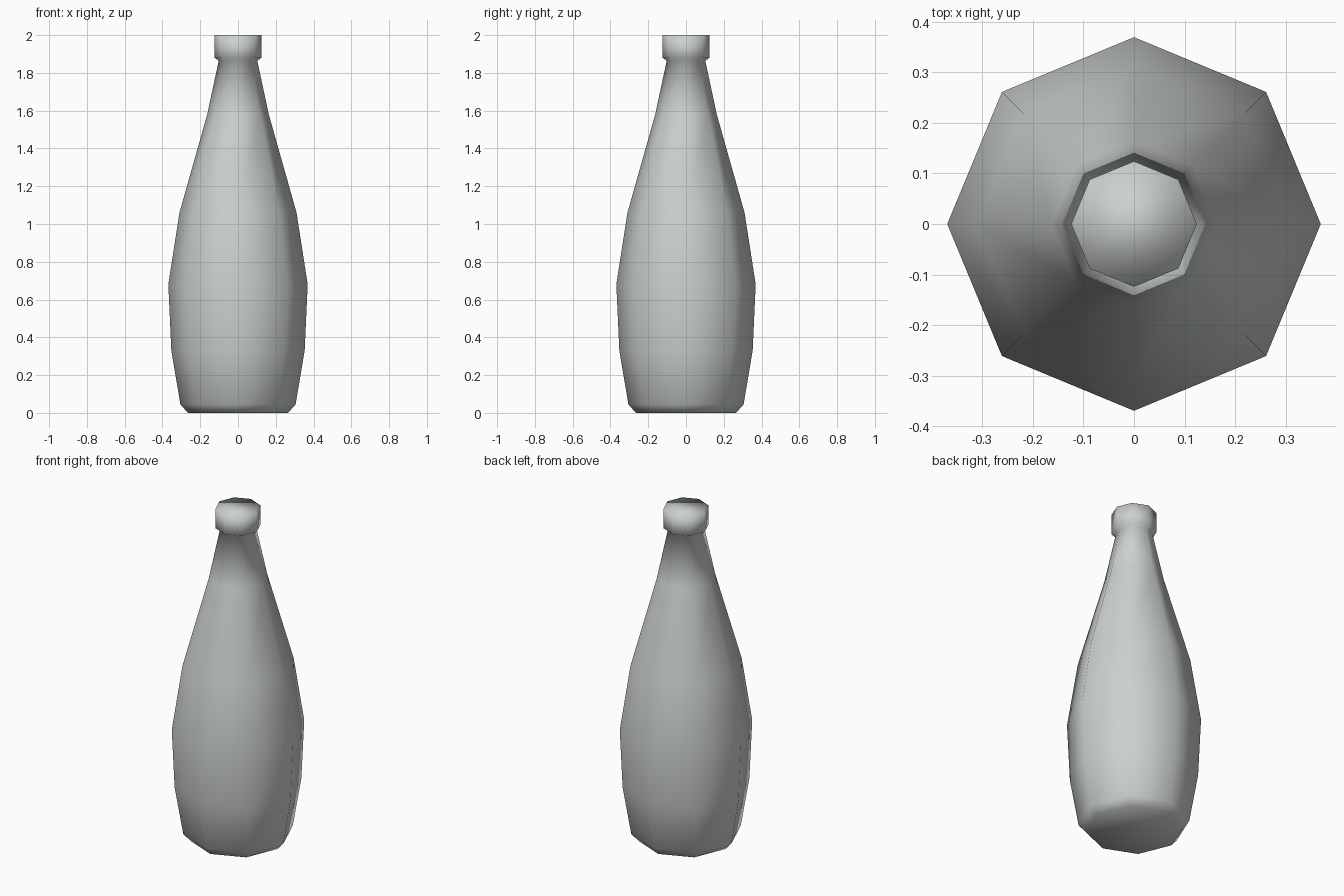
import bpy
import bmesh
import math

cube = bpy.data.objects.get("Cube")
if cube:
    bpy.data.objects.remove(cube, do_unlink=True)

SIDES = 8

# Pale grey glass
glass = bpy.data.materials.new("pale grey green")
glass.use_nodes = True
colour = (0.60, 0.635, 0.615, 1.0)
glass.diffuse_color = colour
glass.node_tree.nodes["Principled BSDF"].inputs["Base Color"].default_value = colour

# Radius and height, from the base up to the cap
profile = [
    (0.265, 0.0),    # base
    (0.305, 0.045),  # base chamfer
    (0.353, 0.33),   # lower body
    (0.369, 0.68),   # widest ring
    (0.31, 1.06),    # shoulder
    (0.163, 1.58),   # neck
    (0.102, 1.865),  # under the cap
    (0.124, 1.88),   # cap lower rim
    (0.124, 2.0),    # cap upper rim
]

# Octagonal rings, joined by quads and closed at both ends
bm = bmesh.new()
rings = []
for radius, height in profile:
    ring = []
    for i in range(SIDES):
        angle = math.tau * i / SIDES
        ring.append(bm.verts.new((radius * math.cos(angle), radius * math.sin(angle), height)))
    rings.append(ring)

for lower, upper in zip(rings, rings[1:]):
    for i in range(SIDES):
        j = (i + 1) % SIDES
        bm.faces.new((lower[i], lower[j], upper[j], upper[i]))
bm.faces.new(list(reversed(rings[0])))
bm.faces.new(rings[-1])

for face in bm.faces:
    face.smooth = True
bmesh.ops.recalc_face_normals(bm, faces=bm.faces)

mesh = bpy.data.meshes.new("bottle")
bm.to_mesh(mesh)
bm.free()
mesh.materials.append(glass)
bottle = bpy.data.objects.new("bottle", mesh)
bpy.context.collection.objects.link(bottle)
